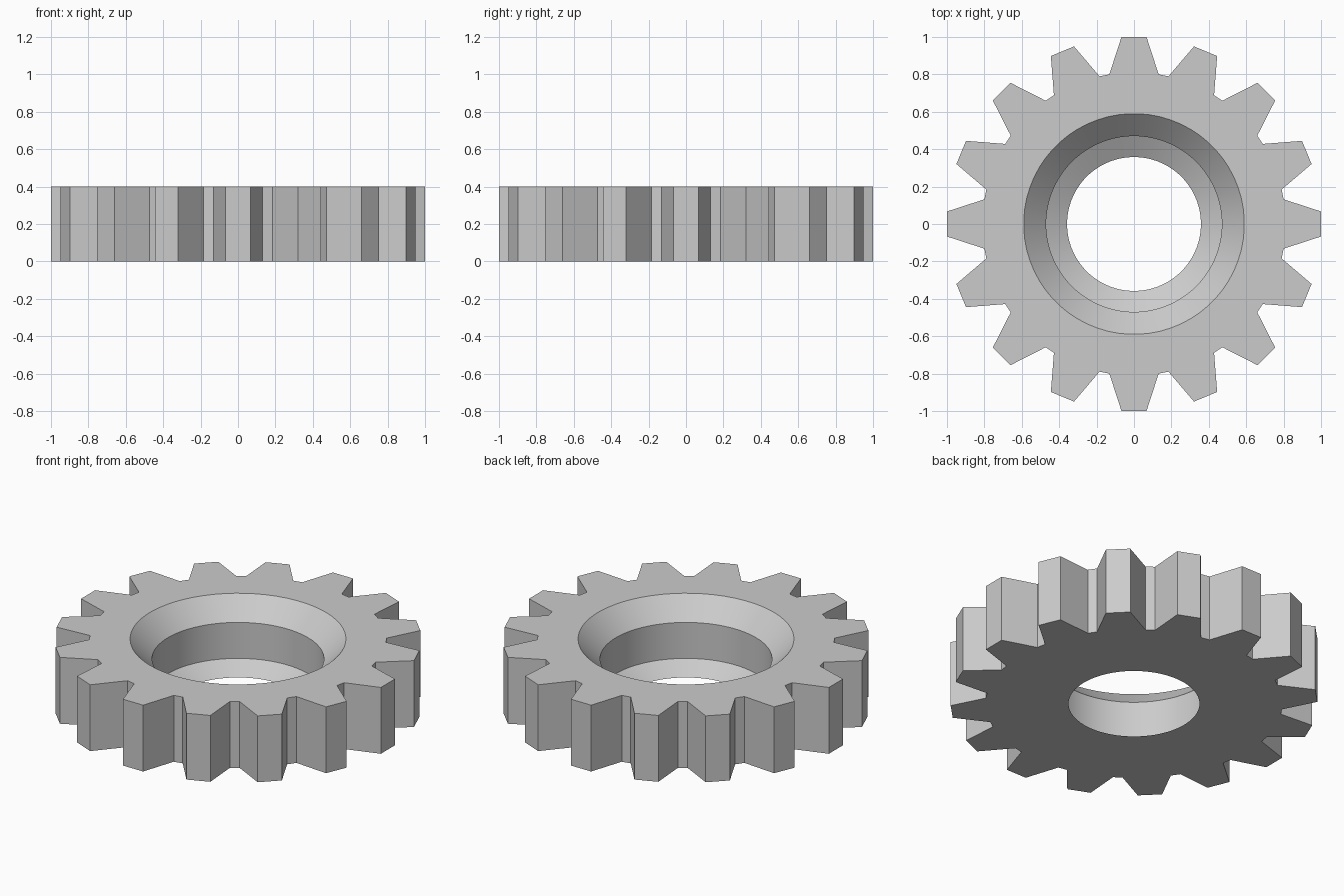
import bpy, bmesh, math
from mathutils import Matrix, Vector

if "Cube" in bpy.data.objects:
    bpy.data.objects.remove(bpy.data.objects["Cube"], do_unlink=True)

TEETH = 16
HEIGHT = 0.4

# Half-section of the bore, top to bottom: (radius, height)
BORE = [(0.59, HEIGHT), (0.47, 0.28), (0.47, 0.063), (0.358, 0.0)]

# One tooth pointing along +x: root, tip, tip, root
TOOTH = [(0.80, -0.132), (1.0, -0.067), (1.0, 0.067), (0.80, 0.132)]


def tooth_ring(bm, z):
    """Outline of the toothed rim at height z."""
    ring = []
    for i in range(TEETH):
        turn = Matrix.Rotation(math.tau * i / TEETH, 3, "Z")
        ring += [bm.verts.new(turn @ Vector((x, y, z))) for x, y in TOOTH]
    return ring


def round_ring(bm, radius, z):
    """Circle whose points line up with the tooth corners."""
    count = TEETH * len(TOOTH)
    angles = [math.tau * (i - 1.5) / count for i in range(count)]
    return [bm.verts.new((radius * math.cos(a), radius * math.sin(a), z)) for a in angles]


def bridge(bm, a, b, smooth):
    for i in range(len(a)):
        j = (i + 1) % len(a)
        bm.faces.new((a[i], a[j], b[j], b[i])).smooth = smooth


steel = bpy.data.materials.new("light grey steel")
steel.use_nodes = True
colour = (0.6, 0.6, 0.6, 1)
steel.diffuse_color = colour
steel.node_tree.nodes["Principled BSDF"].inputs["Base Color"].default_value = colour

# Closed loop of rings: toothed side, top face, stepped bore, bottom face
bm = bmesh.new()
rings = [tooth_ring(bm, 0), tooth_ring(bm, HEIGHT)]
rings += [round_ring(bm, r, z) for r, z in BORE]
for k, ring in enumerate(rings):
    in_bore = 2 <= k < len(rings) - 1
    bridge(bm, ring, rings[(k + 1) % len(rings)], in_bore)
bmesh.ops.recalc_face_normals(bm, faces=bm.faces)

# Keep the rims of the bore crisp
for edge in bm.edges:
    if edge.calc_face_angle(0) > math.radians(25):
        edge.smooth = False

mesh = bpy.data.meshes.new("gear_wheel")
bm.to_mesh(mesh)
bm.free()
mesh.materials.append(steel)
gear = bpy.data.objects.new("gear_wheel", mesh)
bpy.context.collection.objects.link(gear)
